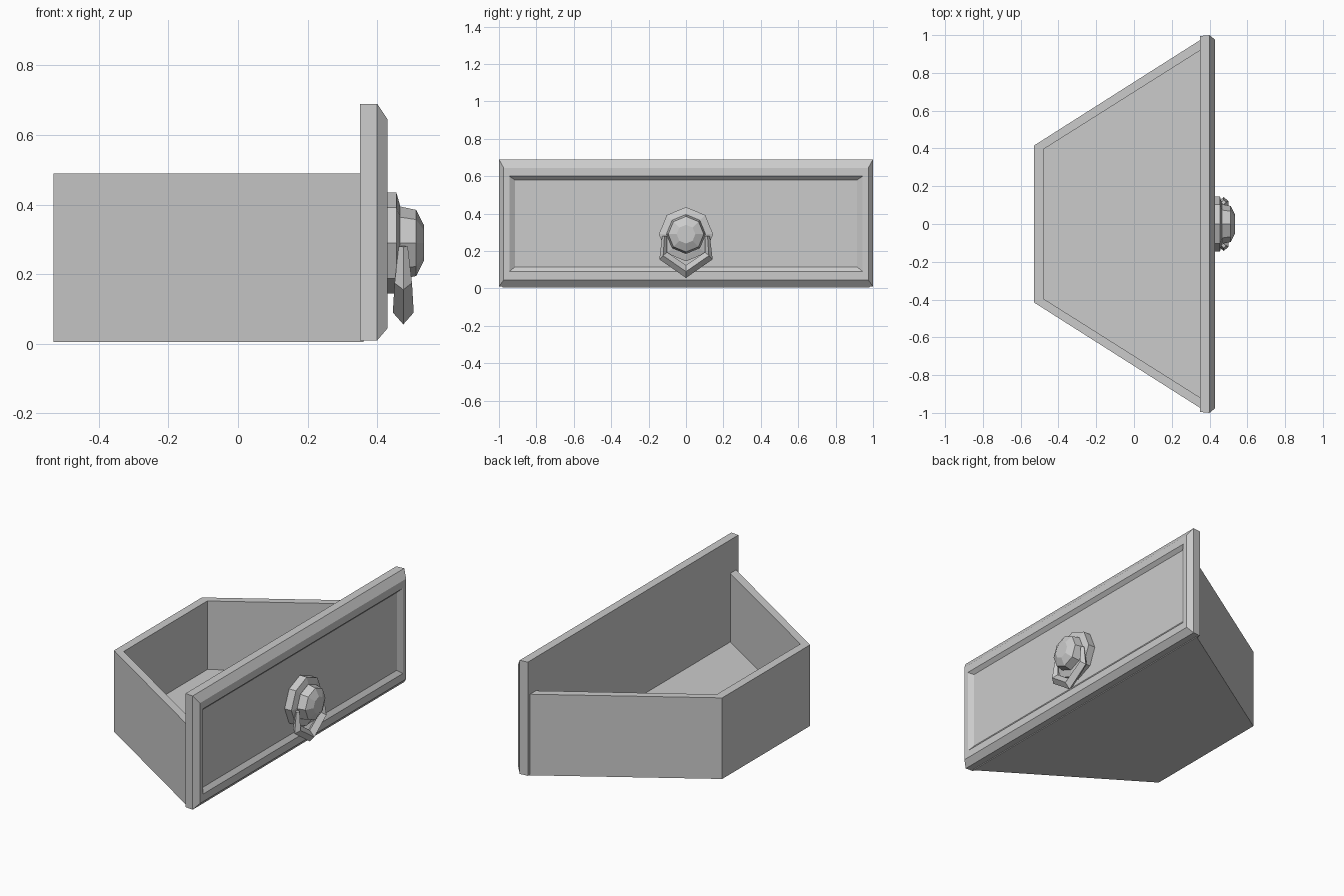
import bpy, bmesh, math

cube = bpy.data.objects.get("Cube")
if cube:
    bpy.data.objects.remove(cube, do_unlink=True)

grey = bpy.data.materials.new("plain_grey")
grey.use_nodes = True
COLOUR = (0.6, 0.6, 0.6, 1)
grey.diffuse_color = COLOUR
grey.node_tree.nodes["Principled BSDF"].inputs["Base Color"].default_value = COLOUR


def loft(name, rings, cap_start=True, cap_end=True):
    """Skin closed rings of points, each ring joined to the next."""
    bm = bmesh.new()
    loops = [[bm.verts.new(p) for p in ring] for ring in rings]
    for a, b in zip(loops, loops[1:]):
        n = len(a)
        for i in range(n):
            j = (i + 1) % n
            bm.faces.new((a[i], a[j], b[j], b[i]))
    if cap_start:
        bm.faces.new(loops[0][::-1])
    if cap_end:
        bm.faces.new(loops[-1])
    bmesh.ops.recalc_face_normals(bm, faces=bm.faces)
    mesh = bpy.data.meshes.new(name)
    bm.to_mesh(mesh)
    bm.free()
    mesh.materials.append(grey)
    obj = bpy.data.objects.new(name, mesh)
    bpy.context.collection.objects.link(obj)
    return obj


def trapezoid(x_back, half_back, x_front, half_front, z):
    return [(x_back, -half_back, z), (x_front, -half_front, z),
            (x_front, half_front, z), (x_back, half_back, z)]


def panel_ring(x, side, bottom, top):
    return [(x, -side, bottom), (x, side, bottom), (x, side, top), (x, -side, top)]


def turned(name, profile, z, sides=8):
    """Low-sided turning about the x direction from (x, radius) pairs."""
    angles = [math.tau * i / sides for i in range(sides)]
    return loft(name, [[(x, r * math.sin(a), z + r * math.cos(a)) for a in angles]
                       for x, r in profile])


# Tapered open box with a raised floor
outer = (-0.53, 0.415, 0.36, 0.98)
inner = (-0.48, 0.395, 0.36, 0.925)
loft("drawer_box", [trapezoid(*outer, 0.005), trapezoid(*outer, 0.49),
                    trapezoid(*inner, 0.49), trapezoid(*inner, 0.08)])

# Front panel: chamfered frame around a shallow recess
loft("front_panel", [
    panel_ring(0.35, 0.995, 0.01, 0.69),
    panel_ring(0.40, 1.0, 0.01, 0.69),
    panel_ring(0.43, 0.975, 0.045, 0.645),
    panel_ring(0.43, 0.945, 0.09, 0.60),
    panel_ring(0.41, 0.915, 0.115, 0.58),
])

# Handle plate and faceted knob
turned("handle_plate", [(0.405, 0.145), (0.455, 0.145), (0.465, 0.11)], 0.29)
turned("knob", [(0.455, 0.08), (0.465, 0.105), (0.512, 0.095), (0.535, 0.05)], 0.29)

# Hanging pull: diamond section swept along a pointed loop
path = [(-0.115, 0.28, 0.013, 0.013), (-0.122, 0.175, 0.028, 0.025),
        (0, 0.09, 0.034, 0.03),
        (0.122, 0.175, 0.028, 0.025), (0.115, 0.28, 0.013, 0.013)]
rings = []
for y, z, w, d in path:
    length = math.hypot(y, z - 0.29)
    dy, dz = w * y / length, w * (z - 0.29) / length
    x = 0.475
    rings.append([(x, y + dy, z + dz), (x + d, y, z),
                  (x, y - dy, z - dz), (x - d, y, z)])
loft("hanging_pull", rings)
